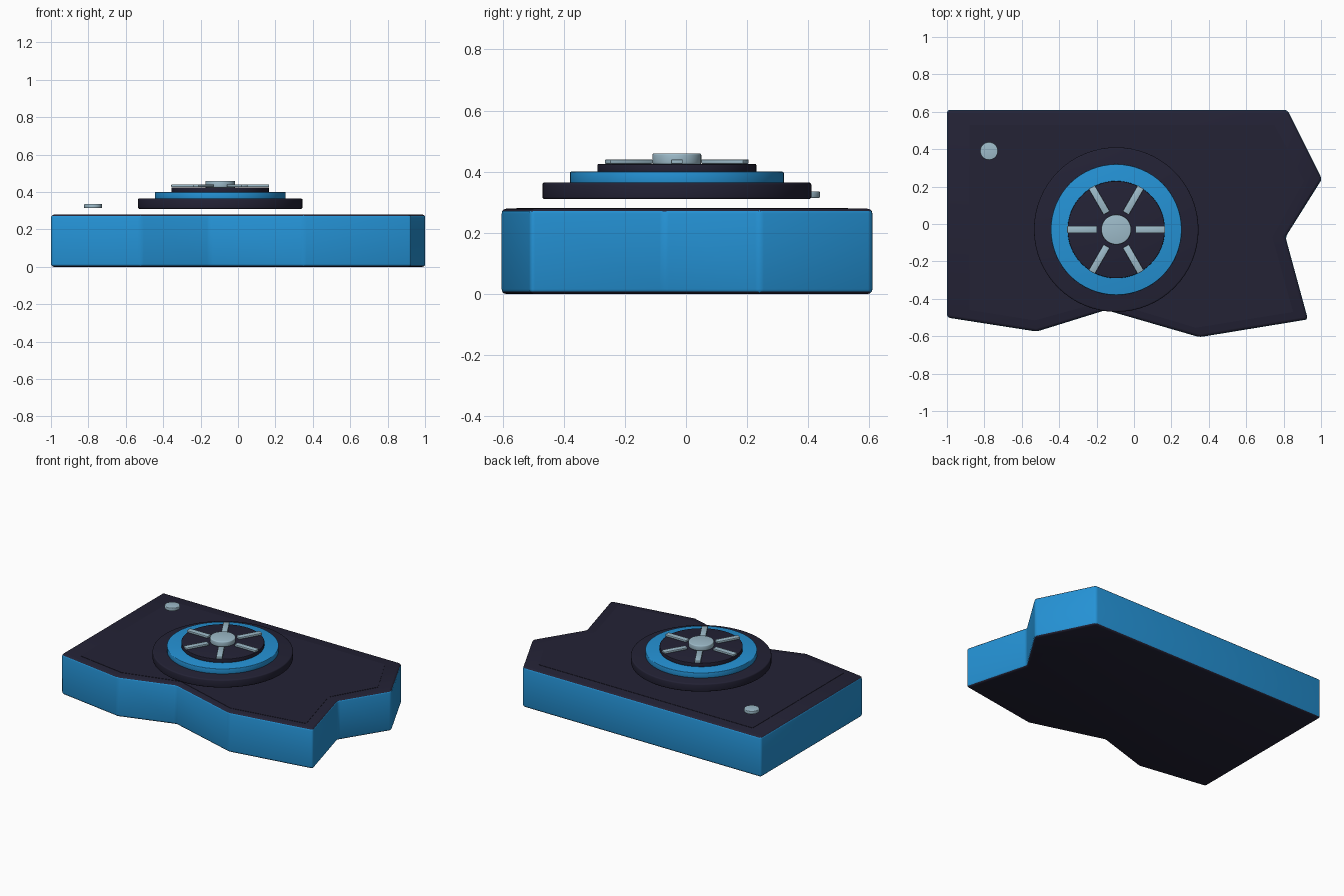
import bpy, bmesh, math
from mathutils import Matrix

if "Cube" in bpy.data.objects:
    bpy.data.objects.remove(bpy.data.objects["Cube"])


def material(name, rgb):
    m = bpy.data.materials.new(name)
    m.diffuse_color = (*rgb, 1)
    m.use_nodes = True
    m.node_tree.nodes["Principled BSDF"].inputs["Base Color"].default_value = m.diffuse_color
    return m


BLUE = material("bright blue", (0.018, 0.29, 0.67))
DARK = material("dark navy", (0.017, 0.016, 0.036))
SILVER = material("pale steel", (0.34, 0.50, 0.59))


def finish(name, bm, mats, bevel=0, segments=3, angle=40):
    """Round the edges, colour the faces and make the object."""
    if bevel:
        edges = [e for e in bm.edges if len(e.link_faces) == 2
                 and (len(mats) > 1 or e.calc_face_angle() > 0.6)]
        bmesh.ops.bevel(bm, geom=edges, offset=bevel, segments=segments,
                        profile=0.5, affect='EDGES')
    bmesh.ops.recalc_face_normals(bm, faces=bm.faces)
    bm.normal_update()
    if len(mats) > 1:  # second colour on faces turned up or down
        for f in bm.faces:
            f.material_index = int(abs(f.normal.z) > 0.6)
    mesh = bpy.data.meshes.new(name)
    bm.to_mesh(mesh)
    bm.free()
    ob = bpy.data.objects.new(name, mesh)
    bpy.context.collection.objects.link(ob)
    for m in mats:
        mesh.materials.append(m)
    bpy.ops.object.select_all(action='DESELECT')
    ob.select_set(True)
    bpy.context.view_layer.objects.active = ob
    bpy.ops.object.shade_smooth_by_angle(angle=math.radians(angle))
    return ob


def prism(name, outline, z0, z1, mats, bevel=0):
    bm = bmesh.new()
    face = bm.faces.new([bm.verts.new((x, y, z0)) for x, y in outline])
    top = bmesh.ops.extrude_face_region(bm, geom=[face])
    verts = [v for v in top["geom"] if isinstance(v, bmesh.types.BMVert)]
    bmesh.ops.translate(bm, verts=verts, vec=(0, 0, z1 - z0))
    return finish(name, bm, mats, bevel)


def disc(name, x, y, r, z0, z1, mat, bevel, sides=64):
    bm = bmesh.new()
    bmesh.ops.create_cone(bm, cap_ends=True, segments=sides, radius1=r, radius2=r,
                          depth=z1 - z0,
                          matrix=Matrix.Translation((x, y, (z0 + z1) / 2)))
    return finish(name, bm, [mat], bevel)


# Notched slab with dark top and bottom
prism("body", [(-1, 0.61), (0.82, 0.61), (1.005, 0.24), (0.81, -0.07), (0.93, -0.51),
               (0.35, -0.605), (-0.15, -0.46), (-0.52, -0.575), (-1, -0.50)],
      0, 0.279, [BLUE, DARK], 0.016)

# Thin panel on the top face
prism("top_panel", [(-0.88, 0.53), (0.75, 0.53), (0.91, 0.23), (0.74, -0.07),
                    (0.85, -0.47), (0.33, -0.555), (-0.15, -0.41), (-0.53, -0.515),
                    (-0.88, -0.46)], 0.274, 0.281, [DARK])

# Stepped dial hovering above the slab
CX, CY = -0.095, -0.03
disc("dial_base", CX, CY, 0.44, 0.31, 0.365, DARK, 0.008)
disc("dial_ring", CX, CY, 0.35, 0.362, 0.40, BLUE, 0.004)
disc("dial_face", CX, CY, 0.26, 0.397, 0.425, DARK, 0.003)
disc("dial_hub", CX, CY, 0.08, 0.424, 0.46, SILVER, 0.006, 48)

# Six spokes around the hub
for i in range(6):
    bm = bmesh.new()
    m = (Matrix.Translation((CX, CY, 0.433)) @ Matrix.Rotation(i * math.pi / 3, 4, 'Z')
         @ Matrix.Translation((0.182, 0, 0)) @ Matrix.Diagonal((0.16, 0.038, 0.014, 1)))
    bmesh.ops.create_cube(bm, size=1, matrix=m)
    finish(f"spoke_{i + 1}", bm, [SILVER], 0.003, 2)

# Small button near the back left corner
disc("button", -0.775, 0.39, 0.048, 0.314, 0.336, SILVER, 0.004, 32)
